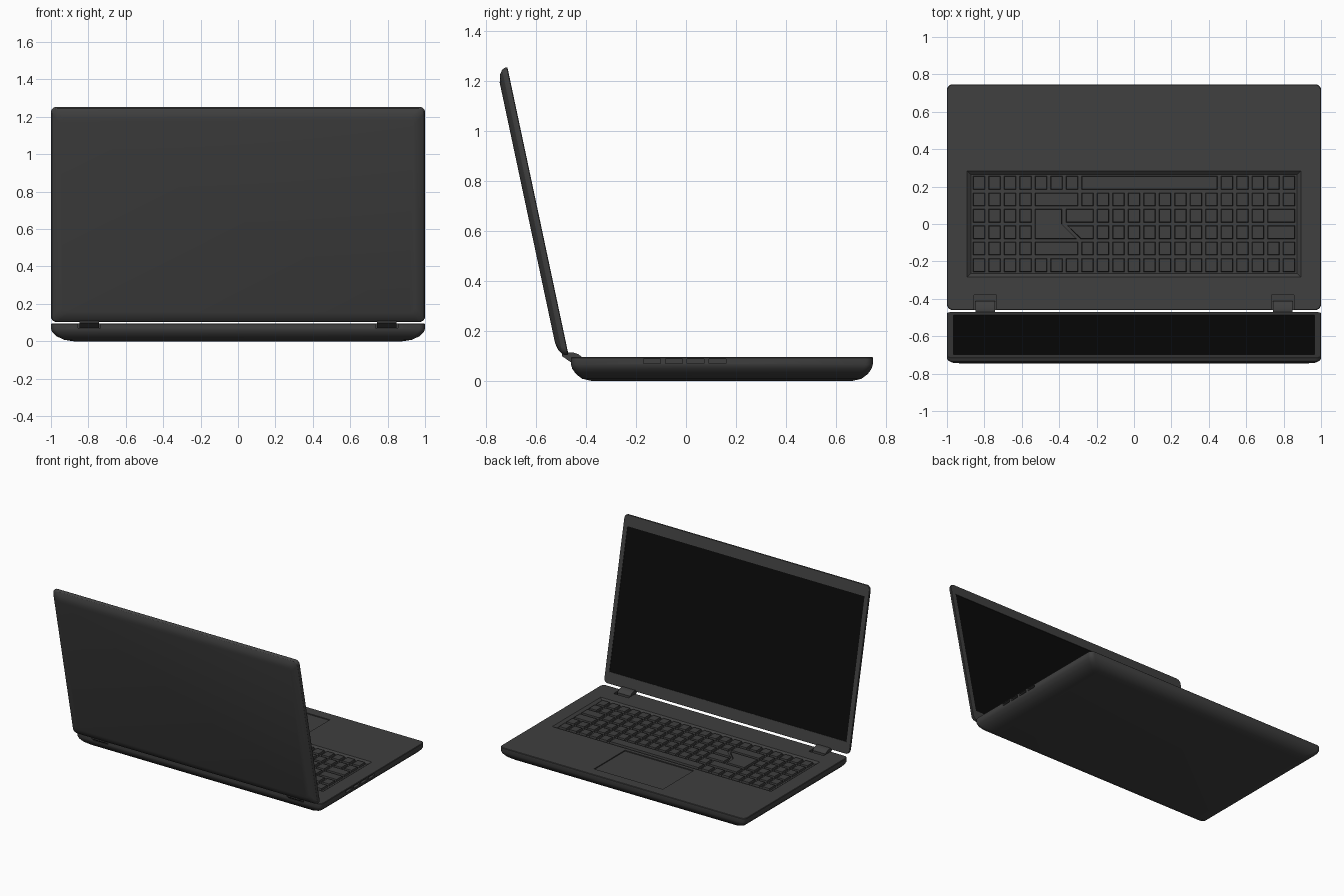
import bpy, bmesh
from math import radians, sin, cos, pi
from mathutils import Matrix

if "Cube" in bpy.data.objects:
    bpy.data.objects.remove(bpy.data.objects["Cube"])


def material(name, v):
    m = bpy.data.materials.new(name)
    m.diffuse_color = (v, v, v, 1)
    m.use_nodes = True
    m.node_tree.nodes["Principled BSDF"].inputs["Base Color"].default_value = m.diffuse_color
    return m


BODY = material("dark_plastic", 0.05)
BLACK = material("black_glass", 0.003)


def rect(x0, x1, y0, y1, z, r=0, n=5):
    """Counter-clockwise rectangle ring, optionally with rounded corners."""
    if r == 0:
        return [(x0, y0, z), (x1, y0, z), (x1, y1, z), (x0, y1, z)]
    pts = []
    corners = [(x0 + r, y0 + r, pi), (x1 - r, y0 + r, 1.5 * pi),
               (x1 - r, y1 - r, 0), (x0 + r, y1 - r, 0.5 * pi)]
    for cx, cy, a in corners:
        for i in range(n + 1):
            t = a + 0.5 * pi * i / n
            pts.append((cx + r * cos(t), cy + r * sin(t), z))
    return pts


def loft(bm, rings):
    """Closed solid through equal-length rings."""
    rows = [[bm.verts.new(p) for p in ring] for ring in rings]
    faces = [bm.faces.new(rows[0]), bm.faces.new(rows[-1])]
    for a, b in zip(rows, rows[1:]):
        for i in range(len(a)):
            j = (i + 1) % len(a)
            faces.append(bm.faces.new((a[i], a[j], b[j], b[i])))
    bmesh.ops.recalc_face_normals(bm, faces=faces)


def box(bm, x0, x1, y0, y1, z0, z1):
    loft(bm, [rect(x0, x1, y0, y1, z0), rect(x0, x1, y0, y1, z1)])


def finish(name, bm, mat=BODY, matrix=Matrix()):
    mesh = bpy.data.meshes.new(name)
    bm.to_mesh(mesh)
    bm.free()
    mesh.materials.append(mat)
    ob = bpy.data.objects.new(name, mesh)
    bpy.context.collection.objects.link(ob)
    ob.matrix_world = matrix
    return ob


def cut(ob, cutter):
    """Subtract the cutter, then delete it."""
    mod = ob.modifiers.new("cut", 'BOOLEAN')
    mod.operation, mod.solver, mod.object = 'DIFFERENCE', 'EXACT', cutter
    bpy.context.view_layer.update()
    dg = bpy.context.evaluated_depsgraph_get()
    mesh = bpy.data.meshes.new_from_object(ob.evaluated_get(dg))
    ob.modifiers.clear()
    ob.data = mesh
    bpy.data.objects.remove(cutter)


def smooth(ob):
    bpy.ops.object.select_all(action='DESELECT')
    ob.select_set(True)
    bpy.context.view_layer.objects.active = ob
    bpy.ops.object.shade_smooth_by_angle(angle=radians(30))


# Base: shell with a rounded underside
bm = bmesh.new()
profile = [(.12, .08, 0), (.07, .045, .008), (.03, .02, .027),
           (.008, .005, .048), (0, 0, .065), (0, 0, .092), (.003, .003, .095)]
loft(bm, [rect(-1 + dx, 1 - dx, -.46 + dy, .747 - dy, z, .03)
          for dx, dy, z in profile])
base = finish("base", bm)

# Recesses in the base: key well, touchpad, hinge notches, side ports
bm = bmesh.new()
loft(bm, [rect(-.872, .872, -.265, .265, .08), rect(-.9, .9, -.29, .29, .101)])
box(bm, -.28, .28, .31, .67, .088, .11)
for s in (-1, 1):
    box(bm, s * .795 - .06, s * .795 + .06, -.48, -.38, .07, .12)
for y in (-.135, -.048, .038, .125):
    box(bm, .98, 1.02, y - .034, y + .034, .069, .088)
cut(base, finish("base_cutter", bm))
smooth(base)

# Keys: 21 columns by 6 rows, (first column, last column) per key
def singles(a, b):
    return [(i, i) for i in range(a, b + 1)]


middle = singles(0, 3) + singles(8, 18) + [(19, 20)]
wide = singles(0, 3) + [(4, 6)] + singles(7, 20)
rows = [(.22, singles(0, 6) + [(7, 15)] + singles(16, 20)), (.131, wide),
        (.044, middle), (-.044, middle), (-.131, wide), (-.22, singles(0, 20))]
outlines = []
for y, keys in rows:
    for a, b in keys:
        x0, x1 = -.828 + a * .0828 - .032, -.828 + b * .0828 + .032
        outlines.append([(x0, y - .036), (x1, y - .036), (x1, y + .036), (x0, y + .036)])
# Large slanted key and its two neighbours
outlines += [
    [(-.53, -.08), (-.305, -.08), (-.385, .0), (-.385, .08), (-.53, .08)],
    [(-.363, .008), (-.216, .008), (-.216, .08), (-.363, .08)],
    [(-.285, -.08), (-.216, -.08), (-.216, -.008), (-.357, -.008)]]
bm = bmesh.new()
for pts in outlines:
    cx = sum(p[0] for p in pts) / len(pts)
    cy = sum(p[1] for p in pts) / len(pts)
    top = [(x - (.003 if x > cx else -.003), y - (.003 if y > cy else -.003), .094)
           for x, y in pts]
    loft(bm, [[(x, y, .078) for x, y in pts], top])
finish("keys", bm)

# Lid: modelled flat (y = height, z = towards the back), then tilted up
TILT = Matrix.Translation((0, -.47, .105)) @ Matrix.Rotation(radians(102), 4, 'X')
bm = bmesh.new()
profile = [(.002, 0), (0, .003), (0, .01), (.006, .023), (.025, .036), (.055, .043)]
loft(bm, [rect(-1 + d, 1 - d, d, 1.175 - d, z, .03) for d, z in profile])
lid = finish("lid", bm, BODY, TILT)
bm = bmesh.new()
box(bm, -.966, .966, .082, 1.095, -.02, .006)
cut(lid, finish("lid_cutter", bm, BODY, TILT))
smooth(lid)

# Screen panel in the lid recess
bm = bmesh.new()
box(bm, -.966, .966, .082, 1.095, .003, .008)
finish("screen", bm, BLACK, TILT)

# Hinges: curved knuckles joining base and lid
knuckle = [(-.412, .07), (-.412, .092), (-.43, .106), (-.45, .113),
           (-.47, .114), (-.495, .108), (-.495, .098), (-.455, .07)]
for side, s in (("left", -1), ("right", 1)):
    bm = bmesh.new()
    loft(bm, [[(s * .795 + dx, y, z) for y, z in knuckle] for dx in (-.053, .053)])
    smooth(finish("hinge_" + side, bm))
